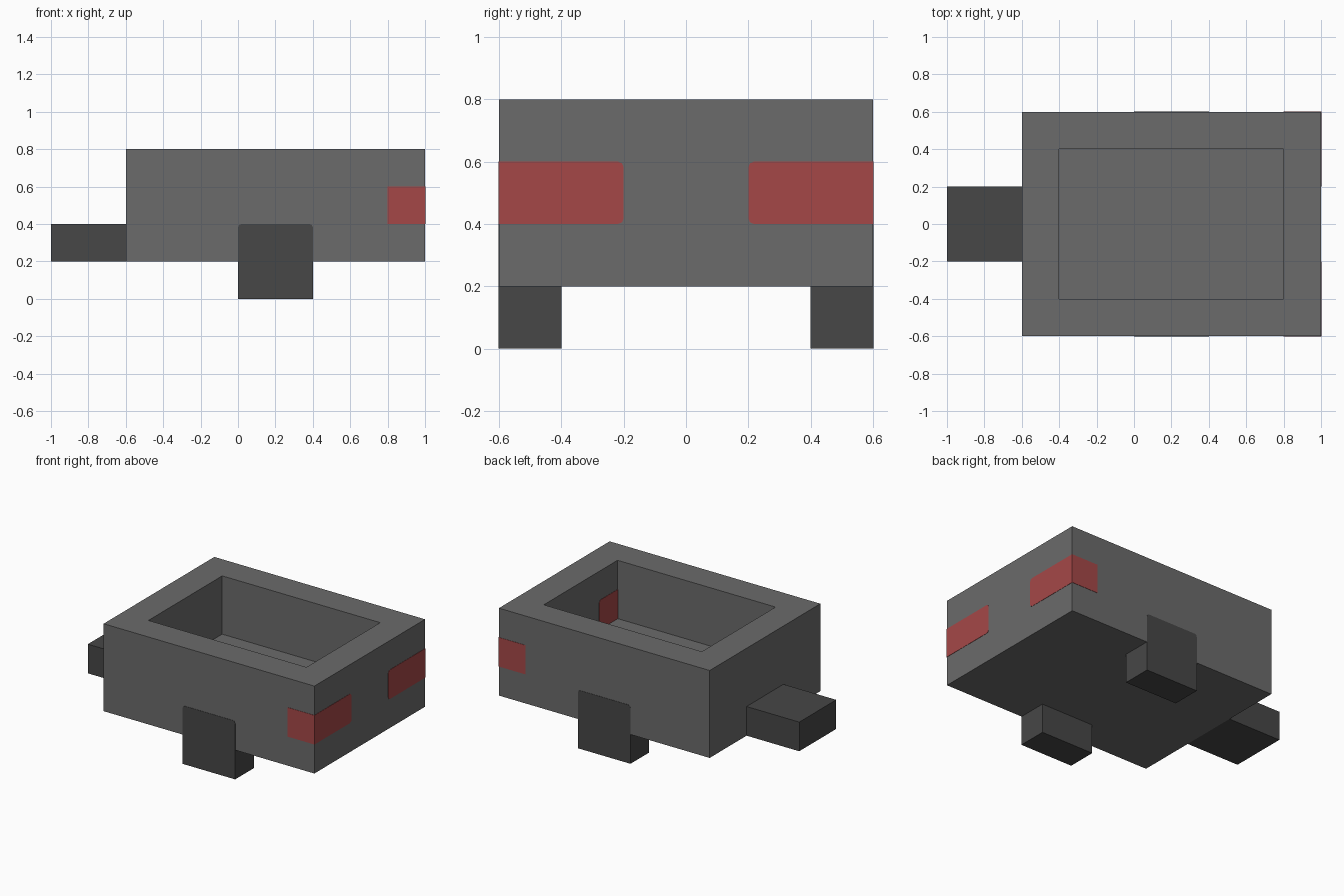
import bpy
import bmesh

old = bpy.data.objects.get("Cube")
if old:
    bpy.data.objects.remove(old, do_unlink=True)


def material(name, rgb):
    mat = bpy.data.materials.new(name)
    mat.use_nodes = True
    color = (*rgb, 1.0)
    mat.diffuse_color = color
    bsdf = next(n for n in mat.node_tree.nodes if n.type == 'BSDF_PRINCIPLED')
    bsdf.inputs["Base Color"].default_value = color
    return mat


GREY = material("mid_grey", (0.147, 0.147, 0.147))
DARK = material("dark_grey", (0.063, 0.063, 0.063))
RED = material("muted_red", (0.376, 0.064, 0.064))


def box(name, mat, low, high, shape=None):
    """Box between two corners; shape(bm) may edit the mesh further."""
    bm = bmesh.new()
    bmesh.ops.create_cube(bm, size=1)
    for v in bm.verts:
        v.co = [high[i] if v.co[i] > 0 else low[i] for i in range(3)]
    if shape:
        shape(bm)
    mesh = bpy.data.meshes.new(name)
    bm.to_mesh(mesh)
    bm.free()
    mesh.materials.append(mat)
    obj = bpy.data.objects.new(name, mesh)
    bpy.context.collection.objects.link(obj)
    return obj


def soften(bm, axis, picked):
    """Round the edges that run along one axis and satisfy a rule."""
    edges = []
    for e in bm.edges:
        a, b = e.verts
        if abs(a.co[axis] - b.co[axis]) > 0.01 and picked((a.co + b.co) / 2):
            edges.append(e)
    bmesh.ops.bevel(bm, geom=edges, offset=0.018, segments=2,
                    profile=0.5, affect='EDGES')


def hollow(bm):
    """Inset the top and push it down to make the tray."""
    top = max(bm.faces, key=lambda f: f.calc_center_median().z)
    bmesh.ops.inset_region(bm, faces=[top], thickness=0.2, use_even_offset=True)
    floor = bmesh.ops.extrude_discrete_faces(bm, faces=[top])["faces"][0]
    bmesh.ops.translate(bm, verts=floor.verts, vec=(0, 0, -0.4))


# Open tray body and tow hitch
box("body", GREY, (-0.6, -0.6, 0.2), (1.0, 0.6, 0.8), hollow)
box("hitch", DARK, (-1.0, -0.2, 0.2), (-0.6, 0.2, 0.4))

# Wheels and wrap-around corner lamps, set a hair proud of the body
PROUD = 0.002
for side, label in ((-1, "front"), (1, "back")):
    ys = sorted((side * 0.4, side * (0.6 + PROUD)))
    box(label + "_wheel", DARK, (0.0, ys[0], 0.0), (0.4, ys[1], 0.4),
        lambda bm: soften(bm, 1, lambda c: c.z > 0.3))

    ys = sorted((side * 0.2, side * (0.6 + PROUD)))
    box(label + "_lamp", RED, (0.8 - PROUD, ys[0], 0.4),
        (1.0 + PROUD, ys[1], 0.6),
        lambda bm: soften(bm, 0, lambda c: abs(c.y) < 0.3))
